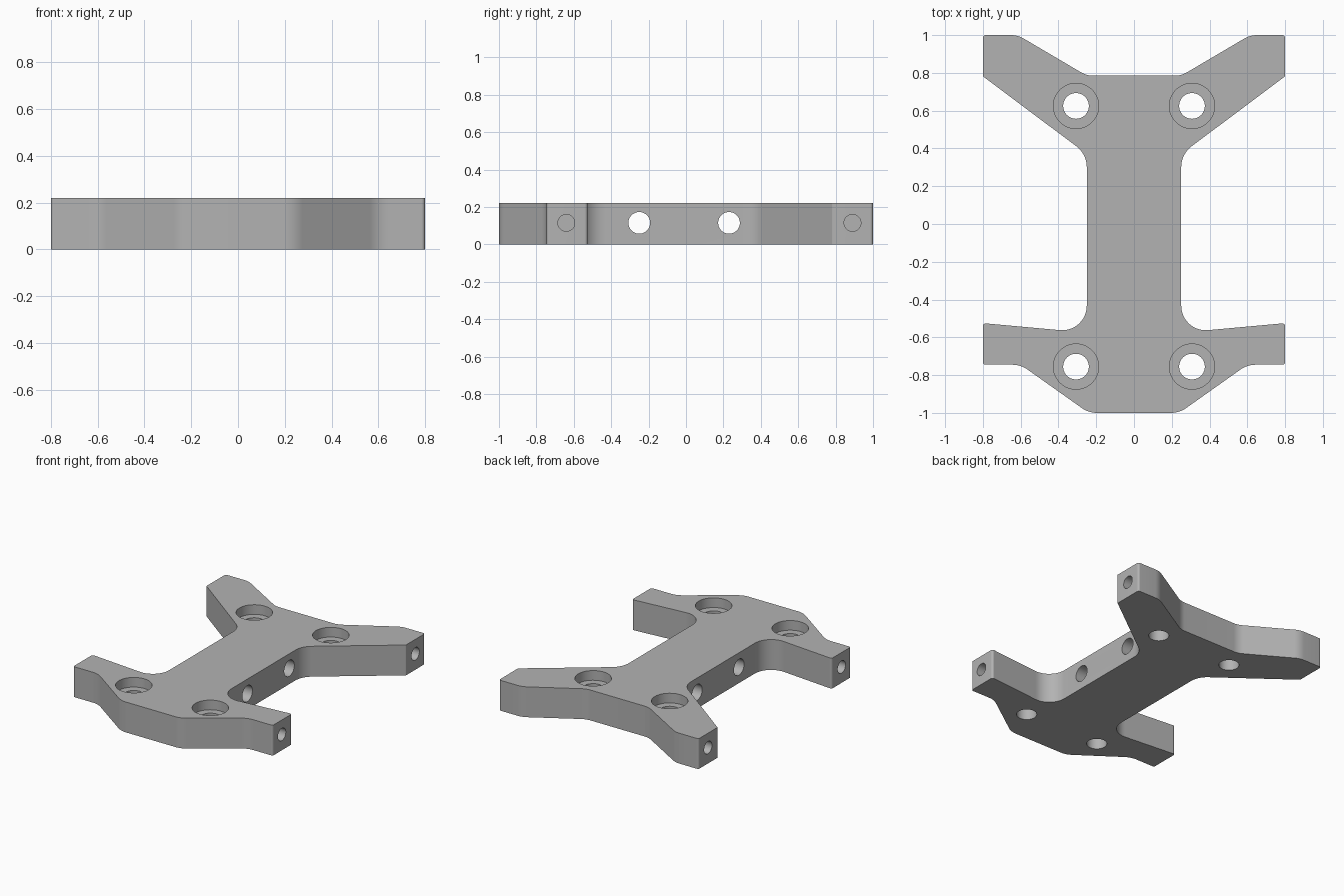
import bpy
import bmesh
from math import pi, tan
from mathutils import Vector, Matrix

default = bpy.data.objects.get("Cube")
if default:
    bpy.data.objects.remove(default, do_unlink=True)

HEIGHT = 0.22
SIDE_HOLE_Z = 0.115

grey = bpy.data.materials.new("plain grey")
grey.use_nodes = True
COLOUR = (0.45, 0.45, 0.45, 1)
grey.diffuse_color = COLOUR
grey.node_tree.nodes["Principled BSDF"].inputs["Base Color"].default_value = COLOUR


def fillet(before, corner, after, radius, steps=10):
    """Points of an arc that rounds one outline corner."""
    p, c, n = Vector(before), Vector(corner), Vector(after)
    a, b = (p - c).normalized(), (n - c).normalized()
    half = a.angle(b) / 2
    reach = radius / tan(half)
    start, end = c + a * reach, c + b * reach
    centre = c + (a + b).normalized() * (reach ** 2 + radius ** 2) ** 0.5
    u, v = start - centre, end - centre
    sweep = u.angle_signed(v)
    return [centre + Matrix.Rotation(-sweep * i / steps, 2) @ u
            for i in range(steps + 1)]


# Right-hand half of the outline: x, y, corner radius
half = [
    (0.24, -1.0, 0.14), (0.60, -0.745, 0.14),
    (0.80, -0.745, 0.015), (0.80, -0.525, 0.015),
    (0.25, -0.575, 0.13), (0.25, 0.37, 0.14),
    (0.80, 0.782, 0.008), (0.80, 1.0, 0.015),
    (0.615, 1.0, 0.13), (0.25, 0.785, 0.13),
]
corners = half + [(-x, y, r) for x, y, r in reversed(half)]

outline = []
for i, (x, y, r) in enumerate(corners):
    outline += fillet(corners[i - 1][:2], (x, y),
                      corners[(i + 1) % len(corners)][:2], r)

# Plate body extruded from the rounded outline
bm = bmesh.new()
base = bm.faces.new([bm.verts.new((p.x, p.y, 0)) for p in outline])
top = bmesh.ops.extrude_face_region(bm, geom=[base])
bmesh.ops.translate(bm, vec=(0, 0, HEIGHT),
                    verts=[g for g in top["geom"] if isinstance(g, bmesh.types.BMVert)])
bmesh.ops.recalc_face_normals(bm, faces=bm.faces)
mesh = bpy.data.meshes.new("bracket_plate")
bm.to_mesh(mesh)
bm.free()
plate = bpy.data.objects.new("bracket_plate", mesh)
bpy.context.collection.objects.link(plate)
mesh.materials.append(grey)


def drill(location, radius, depth, along_x=False):
    """Cut a round hole, centred on location, into the plate."""
    bpy.ops.mesh.primitive_cylinder_add(
        vertices=48, radius=radius, depth=depth, location=location,
        rotation=(0, pi / 2 if along_x else 0, 0))
    cutter = bpy.context.object
    cutter.name = "hole_cutter"
    cutter.hide_render = True
    cutter.data.materials.append(grey)
    mod = plate.modifiers.new("hole", "BOOLEAN")
    mod.operation = "DIFFERENCE"
    mod.solver = "EXACT"
    mod.object = cutter
    bpy.context.view_layer.objects.active = plate
    bpy.ops.object.modifier_apply(modifier=mod.name)
    bpy.data.objects.remove(cutter, do_unlink=True)


for side in (-1, 1):
    # Counterbored bolt holes
    for y in (0.625, -0.755):
        drill((side * 0.307, y, 0), 0.068, 1)
        drill((side * 0.307, y, HEIGHT), 0.12, 0.14)
    # Blind holes in the arm ends
    for y in (0.89, -0.64):
        drill((side * 0.8, y, SIDE_HOLE_Z), 0.045, 0.4, along_x=True)

# Cross holes through the waist
for y in (-0.25, 0.23):
    drill((0, y, SIDE_HOLE_Z), 0.058, 0.8, along_x=True)

# Smooth the rounded corners and bores, keep the rims sharp
bpy.ops.object.select_all(action="DESELECT")
plate.select_set(True)
bpy.context.view_layer.objects.active = plate
bpy.ops.object.shade_smooth_by_angle(angle=pi / 7)
